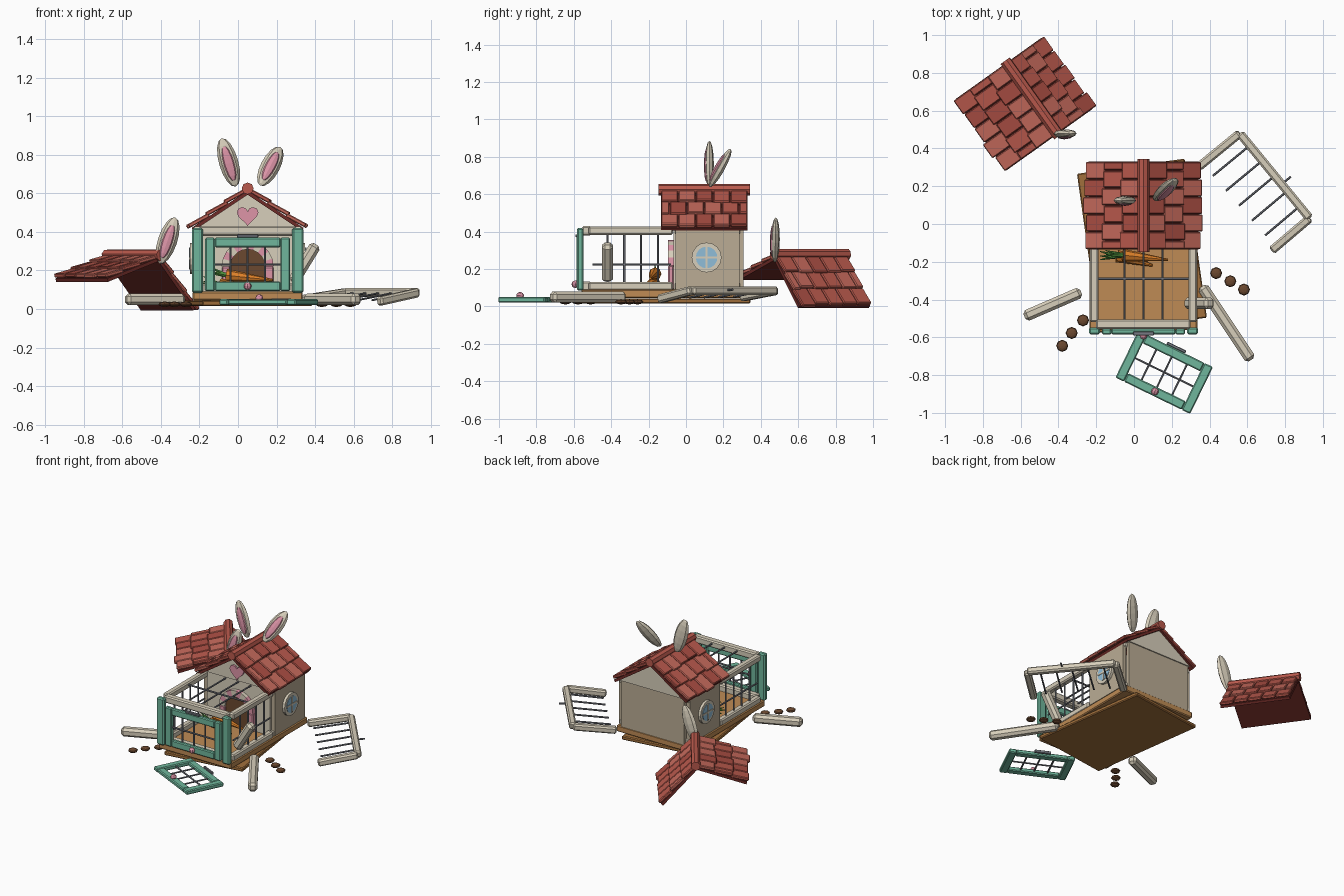
import bpy, bmesh, random
from math import pi, sin, cos, radians
from mathutils import Vector as V, Matrix as M

if "Cube" in bpy.data.objects:
    bpy.data.objects.remove(bpy.data.objects["Cube"])

random.seed(4)
MATS = {}


def mat(hexa):
    if hexa not in MATS:
        m = bpy.data.materials.new("paint_" + hexa)
        rgb = [(int(hexa[i:i + 2], 16) / 255) ** 2.2 for i in (0, 2, 4)]
        m.diffuse_color = (*rgb, 1)
        m.use_nodes = True
        m.node_tree.nodes["Principled BSDF"].inputs["Base Color"].default_value = m.diffuse_color
        MATS[hexa] = m
    return MATS[hexa]


CREAM, WALL, TEAL, WOOD, PLANK, METAL = "d6cdb9", "b9ab93", "6fb59b", "bd8a55", "a06f3e", "777a82"
PINK, BROWN, GLASS, ORANGE, GREEN = "dc93a6", "6b4a33", "8fbcd8", "e0822e", "4f8f3f"
REDS = ["b85a4e", "c4695c", "a94f45"]


def finish(name, bm, color, mtx=M(), bevel=0):
    if bevel:
        bmesh.ops.bevel(bm, geom=bm.edges[:], offset=bevel, segments=1, affect='EDGES')
    bm.transform(mtx)
    bmesh.ops.recalc_face_normals(bm, faces=bm.faces[:])
    me = bpy.data.meshes.new(name)
    bm.to_mesh(me)
    bm.free()
    me.materials.append(mat(color))
    ob = bpy.data.objects.new(name, me)
    bpy.context.collection.objects.link(ob)
    return ob


def box(name, loc, size, color, mtx=M(), bevel=0.006):
    bm = bmesh.new()
    bmesh.ops.create_cube(bm, size=1)
    bm.transform(M.Translation(loc) @ M.Diagonal((*size, 1)))
    return finish(name, bm, color, mtx, bevel)


def frame_to(p, q, hint=(0, 1, 0)):
    """Matrix at the midpoint of p-q with local z along it."""
    p, q = V(p), V(q)
    z = (q - p).normalized()
    h = V(hint) if abs(z.dot(V(hint))) < 0.95 else V((0, 0, 1))
    x = h.cross(z).normalized()
    r = M((x, z.cross(x), z)).transposed().to_4x4()
    return M.Translation((p + q) / 2) @ r, (q - p).length


def beam(name, p, q, w, color=CREAM, mtx=M(), bevel=0.012, hint=(0, 0, 1)):
    f, l = frame_to(p, q, hint)
    return box(name, (0, 0, 0), (w, w, l), color, mtx @ f, bevel)


def rod(name, p, q, r, color=METAL, mtx=M(), r2=None, n=6):
    f, l = frame_to(p, q)
    bm = bmesh.new()
    bmesh.ops.create_cone(bm, cap_ends=True, segments=n, radius1=r, radius2=r if r2 is None else r2, depth=l)
    return finish(name, bm, color, mtx @ f)


def ball(name, loc, scale, color, mtx=M(), u=8, v=6):
    bm = bmesh.new()
    bmesh.ops.create_uvsphere(bm, u_segments=u, v_segments=v, radius=1)
    return finish(name, bm, color, mtx @ M.Translation(loc) @ M.Diagonal((*scale, 1)))


def prism(name, pts, y0, y1, color, mtx=M()):
    """Outline in x-z pushed along y."""
    bm = bmesh.new()
    f = bm.faces.new([bm.verts.new((x, y0, z)) for x, z in pts])
    g = bmesh.ops.extrude_face_region(bm, geom=[f])["geom"]
    bmesh.ops.translate(bm, vec=(0, y1 - y0, 0), verts=[e for e in g if isinstance(e, bmesh.types.BMVert)])
    return finish(name, bm, color, mtx)


def ear(name, p, q):
    f, l = frame_to(p, q)
    ball(name, (0, 0, 0), (0.05, 0.024, l / 2), CREAM, f, 8, 8)
    ball(name + "_inner", (0, -0.015, -0.005), (0.03, 0.014, l * 0.36), PINK, f, 8, 8)


def roof(name, mtx):
    """Two tiled slopes and a ridge; origin at the ridge."""
    ang, length, half = radians(33.7), 0.355, 0.232
    for s in (-1, 1):
        sm = mtx @ (M.Rotation(pi, 4, 'Z') if s < 0 else M()) @ M.Rotation(ang, 4, 'Y')
        box(name + "_deck", (length / 2, 0, -0.018), (length, 2 * half, 0.018), "6e2f2b", sm, 0)
        for row in range(3):
            n, x = 5, 0.01 + row * 0.116
            w = 2 * half / n
            cuts = [-half + i * w for i in range(n + 1)]
            if row % 2:
                cuts = [-half] + [c + w / 2 for c in cuts[:-1]] + [half]
            for a, b in zip(cuts, cuts[1:]):
                l = 0.125 + random.uniform(-0.012, 0.008)
                tm = sm @ M.Translation((x, (a + b) / 2, 0.0)) @ M.Rotation(radians(-5), 4, 'Y')
                box(name + "_tile", (l / 2, 0, -0.003), (l, b - a - 0.004, 0.022),
                    random.choice(REDS), tm, 0.005)
    rod(name + "_ridge", (0, -0.245, 0), (0, 0.245, 0), 0.031, REDS[0], mtx, n=8)


def door(name, mtx):
    """Barred door in the x-z plane, centred, front on -y."""
    w, h, t = 0.22, 0.138, 0.05
    for s in (-1, 1):
        box(name + "_stile", (s * (w - t / 2), 0, 0), (t, 0.03, 2 * h), TEAL, mtx)
        box(name + "_rail", (0, 0, s * (h - t / 2)), (2 * w - 2 * t, 0.028, t), TEAL, mtx)
    for i in (-1, 0, 1):
        rod(name + "_bar", (i * 0.09, 0, -h + t), (i * 0.09, 0, h - t), 0.006, METAL, mtx)
    rod(name + "_crossbar", (t - w, 0, 0), (w - t, 0, 0), 0.006, METAL, mtx)
    ball(name + "_knob", (0, -0.022, -h + 0.025), (0.02, 0.02, 0.02), PINK, mtx)
    box(name + "_hinge", (0, -0.01, h + 0.008), (0.11, 0.02, 0.016), METAL, mtx, 0.003)


CX = 0.05
H = M.Translation((CX, 0, 0))          # hutch coordinates, x = 0 in its middle

# base slab knocked askew, floor above
box("base_slab", (0, 0, 0), (0.575, 0.85, 0.028), PLANK, M.Translation((0.042, -0.115, 0.03)) @ M.Rotation(radians(8), 4, 'Z'))
box("floor", (0, -0.125, 0.068), (0.57, 0.87, 0.045), WOOD, H)

# posts, rails and side walls
for s in (-1, 1):
    x = s * 0.26
    for y in (-0.53, -0.062, 0.29):
        beam("post", (x, y, 0.085), (x, y, 0.43), 0.058, CREAM, H)
    for z in (0.108, 0.405):
        beam("side_rail", (x, -0.52, z), (x, -0.07, z), 0.045, CREAM, H, 0.008)
        beam("house_rail", (x, -0.06, z), (x, 0.29, z), 0.035, CREAM, H, 0.006)
    box("side_wall", (s * 0.268, 0.115, 0.257), (0.025, 0.34, 0.33), WALL, H, 0)
    for i in range(4):
        y = -0.42 + i * 0.09
        rod("side_bar", (x, y, 0.12), (x, y, 0.4), 0.006, METAL, H)
    rod("side_crossbar", (x, -0.5, 0.225), (x, -0.08, 0.225), 0.006, METAL, H)
    # round window
    rod("window_rim", (s * 0.27, 0.11, 0.262), (s * 0.298, 0.11, 0.262), 0.08, CREAM, H, n=16)
    rod("window_pane", (s * 0.28, 0.11, 0.262), (s * 0.301, 0.11, 0.262), 0.058, GLASS, H, n=16)
    box("window_muntin", (s * 0.3, 0.11, 0.262), (0.008, 0.012, 0.116), CREAM, H, 0)
    box("window_muntin", (s * 0.3, 0.11, 0.262), (0.008, 0.116, 0.012), CREAM, H, 0)
    # teal corner boards
    box("corner_board", (s * 0.26, -0.566, 0.252), (0.058, 0.036, 0.335), TEAL, H, 0.008)
for z in (0.108, 0.405):
    beam("front_rail", (-0.25, -0.53, z), (0.25, -0.53, z), 0.05, CREAM, H, 0.008)
box("back_wall", (0, 0.295, 0.257), (0.5, 0.025, 0.34), WALL, H, 0)
box("front_wall", (0, -0.055, 0.257), (0.5, 0.025, 0.34), CREAM, H, 0)
for y in (-0.075, 0.285):
    prism("gable", [(-0.285, 0.42), (0.285, 0.42), (0, 0.61)], y, y + 0.03, CREAM, H)

# cage top bars and front door
for i in (-1, 0, 1):
    rod("top_bar", (i * 0.1, -0.52, 0.41), (i * 0.1, -0.07, 0.41), 0.006, METAL, H)
rod("top_crossbar", (-0.25, -0.29, 0.41), (0.25, -0.29, 0.41), 0.006, METAL, H)
door("door", M.Translation((CX, -0.57, 0.232)))

# arched doorway with striped surround
arch = [(0.095 * cos(a), 0.22 + 0.095 * sin(a)) for a in [pi * k / 10 for k in range(11)]]
prism("doorway", arch + [(-0.095, 0.09), (0.095, 0.09)], -0.08, -0.066, BROWN, H)
for k in range(10):
    a, b = pi * k / 10, pi * (k + 1) / 10
    pts = [(r * cos(t), 0.22 + r * sin(t)) for r, t in ((0.09, a), (0.135, a), (0.135, b), (0.09, b))]
    prism("arch_stone", pts, -0.095, -0.066, (PINK, CREAM)[k % 2], H)
for s in (-1, 1):
    box("arch_side", (s * 0.112, -0.08, 0.155), (0.044, 0.03, 0.13), PINK, H)

# heart on the gable
heart = []
for k in range(20):
    t = 2 * pi * k / 20
    heart.append((0.0035 * 16 * sin(t) ** 3, 0.487 + 0.0035 * (13 * cos(t) - 5 * cos(2 * t) - 2 * cos(3 * t) - cos(4 * t))))
prism("heart", heart, -0.088, -0.07, PINK, H)

# carrots
for p, q in (((-0.06, -0.165, 0.175), (0.18, -0.19, 0.15)), ((-0.09, -0.17, 0.125), (0.10, -0.22, 0.11))):
    rod("carrot", p, q, 0.034, ORANGE, r2=0.006, n=8)
    for dy, dz in ((-0.02, 0.02), (0, 0.045), (0.025, 0.01)):
        rod("carrot_leaf", p, V(p) + V((-0.09, dy, dz)), 0.013, GREEN, r2=0.002)

# roof and ears
roof("roof", M.Translation((CX, 0.098, 0.625)))
ear("ear_left", (-0.012, 0.125, 0.635), (-0.085, 0.125, 0.885))
ear("ear_right", (0.115, 0.125, 0.64), (0.22, 0.24, 0.84))

# fallen roof section
roof("fallen_roof", M.Translation((-0.54, 0.665, 0.278)) @ M.Rotation(radians(35.5), 4, 'Z') @ M.Rotation(radians(15.5), 4, 'Y'))
ear("fallen_ear", (-0.405, 0.475, 0.235), (-0.325, 0.48, 0.475))

# fallen door lying flat
door("fallen_door", M.Translation((0.16, -0.785, 0.036)) @ M.Rotation(radians(-26), 4, 'Z') @ M.Rotation(radians(-90), 4, 'X'))

# fallen side panel
A, B, C, D = V((0.34, 0.30, 0.05)), V((0.56, 0.48, 0.085)), V((0.93, 0.03, 0.085)), V((0.73, -0.14, 0.04))
for p, q in ((A, B), (B, C), (C, D)):
    beam("panel_beam", p, q, 0.046, CREAM, bevel=0.01)
for k in range(5):
    t = (k + 0.8) / 5.6
    e = B.lerp(C, t)
    rod("panel_bar", e, e + (A - B).lerp(D - C, t) * 0.9, 0.006)
rod("panel_stub", (0.78, 0.21, 0.085), (0.83, 0.25, 0.09), 0.006)

# loose posts
beam("loose_post_left", (-0.58, -0.49, 0.05), (-0.28, -0.36, 0.05), 0.06, bevel=0.016)
beam("loose_post_right", (0.36, -0.33, 0.05), (0.62, -0.72, 0.05), 0.06, bevel=0.016)
beam("leaning_post", (0.285, -0.42, 0.14), (0.405, -0.42, 0.335), 0.06, bevel=0.016, hint=(0, 1, 0))

# scattered pellets
for x, y in ((-0.27, -0.51), (-0.33, -0.577), (-0.38, -0.645), (0.435, -0.26), (0.51, -0.303), (0.582, -0.347)):
    ball("pellet", (x, y, 0.025), (0.032, 0.032, 0.014), BROWN)
